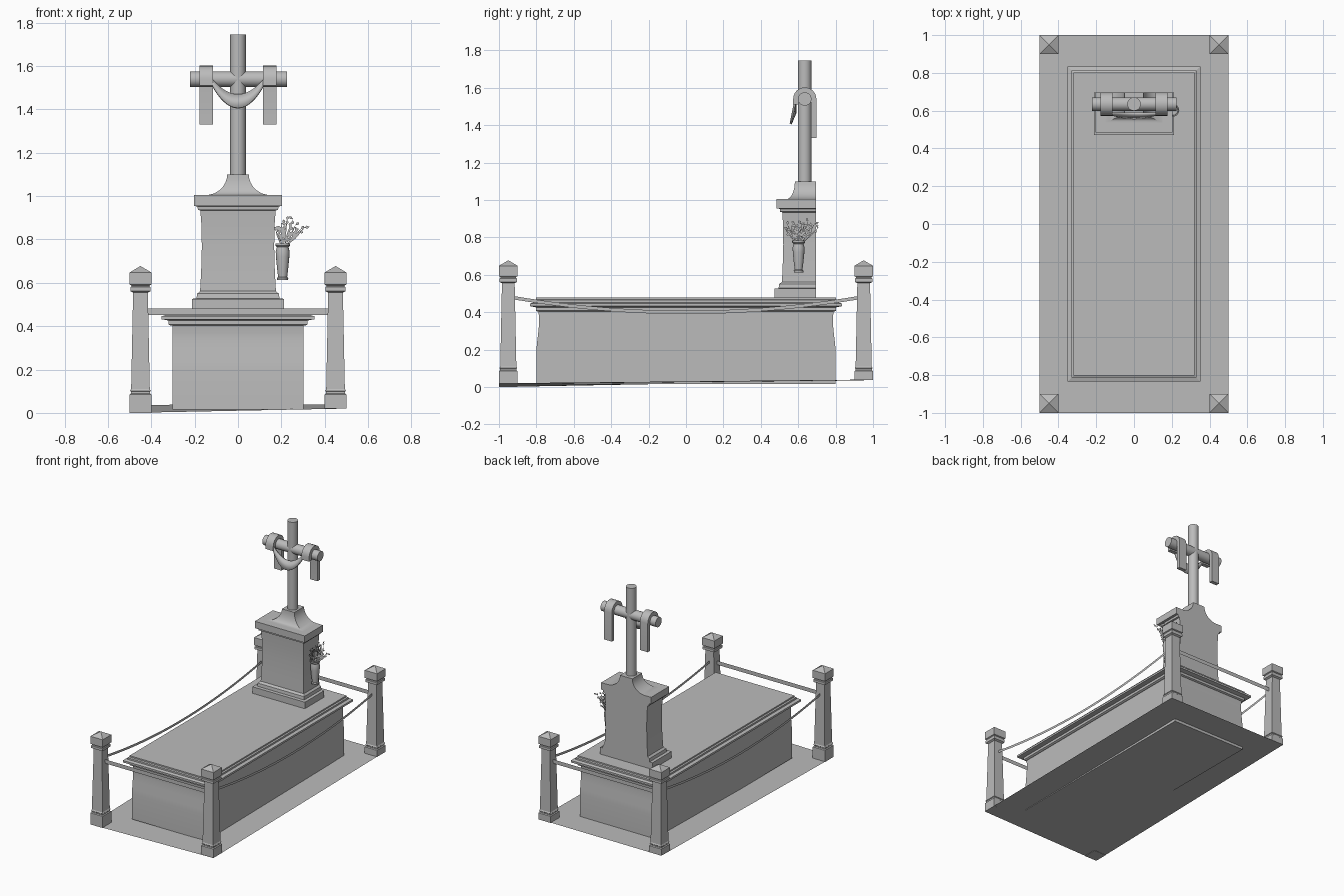
import bpy, bmesh, math, random
from mathutils import Vector

random.seed(4)
if "Cube" in bpy.data.objects:
    bpy.data.objects.remove(bpy.data.objects["Cube"], do_unlink=True)

stone = bpy.data.materials.new("grey stone")
stone.use_nodes = True
GREY = (0.5, 0.5, 0.5, 1)
stone.diffuse_color = GREY
stone.node_tree.nodes["Principled BSDF"].inputs["Base Color"].default_value = GREY


def finish(name, bm, smooth=False, closed=True):
    if closed:
        bmesh.ops.recalc_face_normals(bm, faces=bm.faces)
    mesh = bpy.data.meshes.new(name)
    bm.to_mesh(mesh)
    bm.free()
    mesh.materials.append(stone)
    ob = bpy.data.objects.new(name, mesh)
    bpy.context.collection.objects.link(ob)
    if smooth:
        bpy.ops.object.select_all(action='DESELECT')
        bpy.context.view_layer.objects.active = ob
        ob.select_set(True)
        bpy.ops.object.shade_smooth_by_angle(angle=math.radians(30))
    return ob


def skin(name, rings, smooth=False):
    """Join equal-length rings of points and cap both ends."""
    bm = bmesh.new()
    loops = [[bm.verts.new(p) for p in ring] for ring in rings]
    n = len(loops[0])
    for a, b in zip(loops, loops[1:]):
        for i in range(n):
            j = (i + 1) % n
            bm.faces.new((a[i], a[j], b[j], b[i]))
    bm.faces.new(loops[0][::-1])
    bm.faces.new(loops[-1])
    return finish(name, bm, smooth)


def rect(x, hx, y0, y1, z):
    return [(x - hx, y0, z), (x + hx, y0, z), (x + hx, y1, z), (x - hx, y1, z)]


def lathe(name, x, y, profile, sides=16):
    angles = [2 * math.pi * i / sides for i in range(sides)]
    return skin(name, [[(x + r * math.cos(a), y + r * math.sin(a), z) for a in angles]
                       for r, z in profile], True)


def ribbon(name, low, high, smooth=False):
    bm = bmesh.new()
    a = [bm.verts.new(p) for p in low]
    b = [bm.verts.new(p) for p in high]
    for i in range(len(a) - 1):
        bm.faces.new((a[i], a[i + 1], b[i + 1], b[i]))
    return finish(name, bm, smooth, False)


# Sloping ground sheet
ribbon("ground_sheet", [(-0.5, -1, 0), (0.5, -1, 0.02)], [(-0.5, 1, 0.037), (0.5, 1, 0.04)])

# Tomb body with hollowed ends
body = [(0.8, 0.015), (0.8, 0.2), (0.796, 0.24), (0.79, 0.29), (0.785, 0.34), (0.785, 0.37), (0.79, 0.41)]
skin("tomb_body", [rect(0, 0.303, -y, y, z) for y, z in body], True)

# Moulded lid
lid = [(0.31, 0.403), (0.32, 0.408), (0.32, 0.426), (0.352, 0.432), (0.352, 0.446),
       (0.33, 0.452), (0.33, 0.464), (0.32, 0.468), (0.32, 0.478)]
skin("tomb_lid", [rect(0, x, -x - 0.482, x + 0.482, z) for x, z in lid])

# Corner posts with pyramid caps
post = [(0.05, 0.085), (0.044, 0.09), (0.044, 0.098), (0.048, 0.102), (0.043, 0.11), (0.034, 0.555),
        (0.047, 0.562), (0.047, 0.58), (0.042, 0.583), (0.042, 0.588), (0.05, 0.592),
        (0.05, 0.648), (0.001, 0.677)]
for sx, side in ((1, "left"), (-1, "right")):
    for sy, end in ((-1, "front"), (1, "back")):
        foot = 0.037 if sy > 0 else 0.01 + 0.01 * sx
        x, y = 0.45 * sx, 0.95 * sy
        skin(f"{end}_{side}_post",
             [rect(x, h, y - h, y + h, z) for h, z in [(0.05, foot)] + post])

# Sagging side bands and straight end bands
steps = [i / 12 - 1 for i in range(25)]
for sx, side in ((1, "left"), (-1, "right")):
    sag = [(0.45 * sx, 0.92 * t, 0.39 + 0.078 * t * t) for t in steps]
    ribbon(f"{side}_band", sag, [(x, y, z + 0.018) for x, y, z in sag], True)
for sy, end in ((-1, "front"), (1, "back")):
    ribbon(f"{end}_band", [(-0.42, 0.95 * sy, 0.452), (0.42, 0.95 * sy, 0.452)],
           [(-0.42, 0.95 * sy, 0.481), (0.42, 0.95 * sy, 0.481)])

# Pedestal, flat at the back: half width, front y, height
BACK = 0.695
pedestal = [(0.213, 0.472, 0.478), (0.213, 0.472, 0.526), (0.192, 0.495, 0.528), (0.188, 0.498, 0.55),
            (0.175, 0.513, 0.562), (0.17, 0.517, 0.65), (0.167, 0.52, 0.76), (0.168, 0.519, 0.86),
            (0.174, 0.515, 0.934), (0.185, 0.503, 0.937), (0.187, 0.502, 0.952),
            (0.203, 0.485, 0.955), (0.203, 0.485, 1.005)]
skin("pedestal", [rect(0, h, y, BACK, z) for h, y, z in pedestal], True)

# Hollow-curved top of the pedestal
top = []
for i in range(9):
    a = math.pi / 2 * i / 8
    top.append(rect(0, 0.05 + 0.1 * (1 - math.sin(a)),
                    0.582 - 0.045 * (1 - math.sin(a)), BACK, 1.1 - 0.095 * math.cos(a)))
skin("pedestal_top", top, True)

# Round cross
CY, CZ, R = 0.635, 1.54, 0.036
lathe("cross_upright", 0, CY, [(R, 1.09), (R, 1.745)], 20)
circle = [2 * math.pi * i / 20 for i in range(20)]
skin("cross_arm", [[(x, CY + R * math.cos(a), CZ + R * math.sin(a)) for a in circle]
                   for x in (-0.222, 0.226)], True)

# Cloth hung over the arms, long tails behind
arc = [math.pi * i / 12 for i in range(13)]
for sx, side in ((1, "left"), (-1, "right")):
    outline = []
    for r, order in ((0.062, 1), (0.034, -1)):
        edge = [(CY + r, 1.33)] + [(CY + r * math.cos(a), CZ + r * math.sin(a)) for a in arc]
        edge.append((CY - r, 1.51))
        outline += edge[::order]
    skin(f"{side}_cloth_tail", [[(x * sx, y, z) for y, z in outline] for x in (0.115, 0.177)], True)

# Cloth swag in front of the upright
swag = ribbon("cloth_swag",
              [(0.118 * t, 0.56 + 0.02 * t * t, 1.407 + 0.1 * t * t) for t in steps],
              [(0.118 * t, 0.585, 1.468 + 0.07 * t * t) for t in steps], True)
thick = swag.modifiers.new("thickness", 'SOLIDIFY')
thick.thickness = 0.012
thick.offset = 0

# Flower vase beside the pedestal
VX, VY = 0.206, 0.602
lathe("vase", VX, VY, [(0.025, 0.612), (0.026, 0.622), (0.021, 0.628), (0.025, 0.66), (0.031, 0.72),
                       (0.032, 0.745), (0.027, 0.765), (0.034, 0.772), (0.034, 0.782),
                       (0.028, 0.782), (0.026, 0.765)])

# Flat upright sprays of stems and leaves, crossed at the vase
bm = bmesh.new()
for axis, low, high in ((Vector((1, 0, 0)), -0.035, 0.105), (Vector((0, 1, 0)), -0.08, 0.11)):
    up = Vector((0, 0, 1))
    root = Vector((VX, VY, 0.77))

    def blade(start, end, width):
        d = (end - start).normalized()
        side = (axis * d.z - up * d.dot(axis)) * width
        mid = start.lerp(end, 0.55)
        bm.faces.new([bm.verts.new(p) for p in (start, mid + side, end, mid - side)])

    for i in range(11):
        f = i / 10
        spread = low + (high - low) * f
        tip = root + axis * spread + up * (0.075 + 0.065 * random.random() * (1 - abs(2 * f - 1) * 0.5))
        blade(root + axis * spread * 0.2, tip, 0.004)
        for k in range(4):
            s = root.lerp(tip, 0.4 + 0.18 * k)
            a = random.uniform(-0.5, 3.6)
            blade(s, s + (axis * math.cos(a) + up * math.sin(a)) * random.uniform(0.016, 0.028), 0.007)
finish("flower_spray", bm, False, False)
